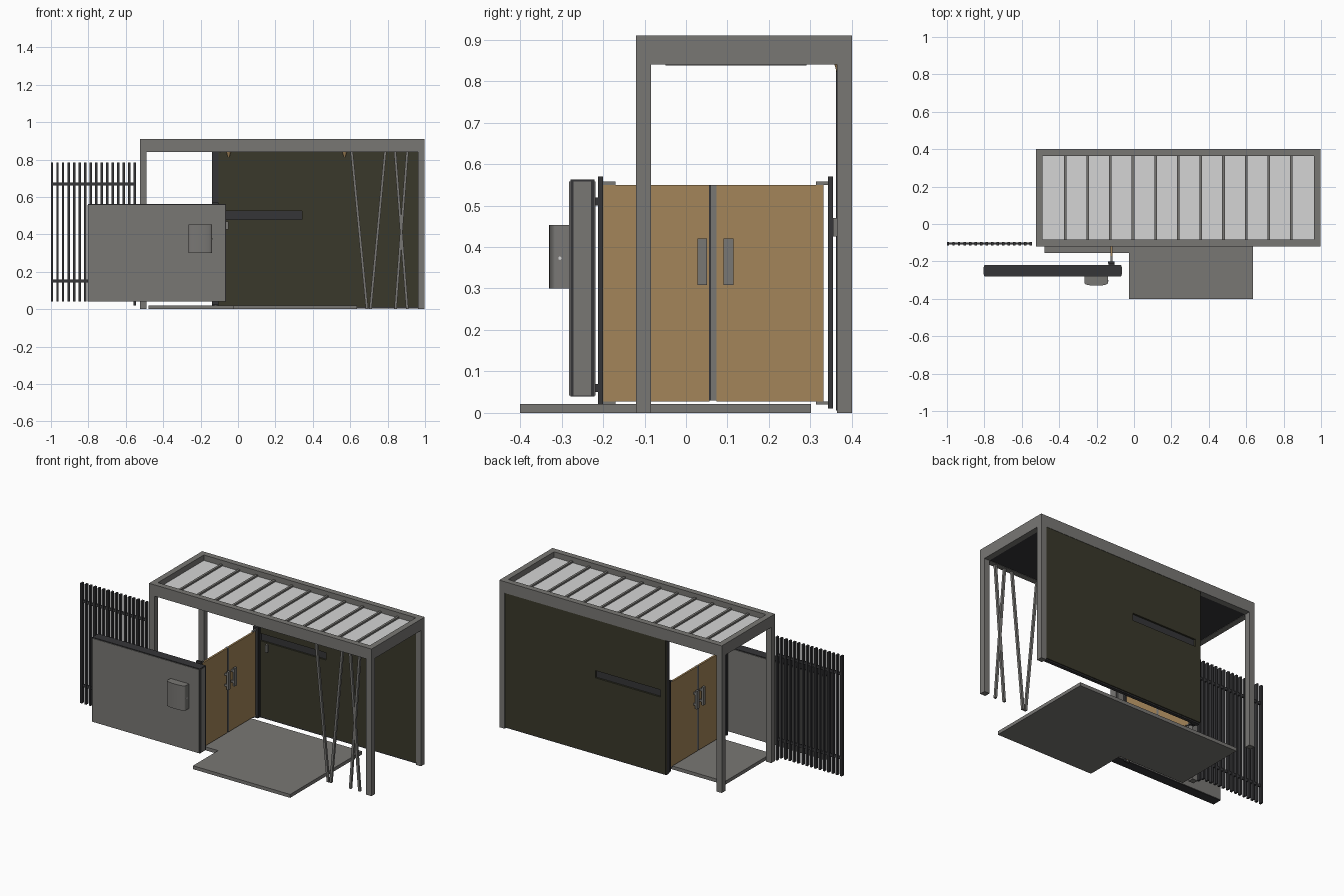
import bpy, bmesh, math
from mathutils import Vector, Matrix

cube = bpy.data.objects.get("Cube")
if cube:
    bpy.data.objects.remove(cube, do_unlink=True)


def material(name, rgb):
    m = bpy.data.materials.new(name)
    m.use_nodes = True
    m.diffuse_color = (*rgb, 1)
    m.node_tree.nodes["Principled BSDF"].inputs["Base Color"].default_value = (*rgb, 1)
    return m


GREY = material("warm grey", (0.19, 0.185, 0.175))
CHARCOAL = material("charcoal", (0.036, 0.036, 0.039))
OLIVE = material("dark olive", (0.042, 0.04, 0.024))
WOOD = material("tan wood", (0.37, 0.235, 0.1))
GLASS = material("pale glass", (0.66, 0.66, 0.66))


def finish(name, bm, mat):
    bmesh.ops.recalc_face_normals(bm, faces=bm.faces)
    mesh = bpy.data.meshes.new(name)
    bm.to_mesh(mesh)
    bm.free()
    mesh.materials.append(mat)
    ob = bpy.data.objects.new(name, mesh)
    bpy.context.collection.objects.link(ob)
    return ob


def boxes(name, mat, *spans):
    """One object made of boxes, each given as x0, x1, y0, y1, z0, z1."""
    bm = bmesh.new()
    for x0, x1, y0, y1, z0, z1 in spans:
        mid = Vector((x0 + x1, y0 + y1, z0 + z1)) / 2
        size = (x1 - x0, y1 - y0, z1 - z0)
        bmesh.ops.create_cube(bm, size=1, matrix=Matrix.Translation(mid) @ Matrix.Diagonal((*size, 1)))
    return finish(name, bm, mat)


def prism(name, mat, points, base, height):
    """Plan outline extruded upwards."""
    bm = bmesh.new()
    face = bm.faces.new([bm.verts.new((x, y, base)) for x, y in points])
    top = bmesh.ops.extrude_face_region(bm, geom=[face])["geom"]
    bmesh.ops.translate(bm, verts=[g for g in top if isinstance(g, bmesh.types.BMVert)], vec=(0, 0, height))
    return finish(name, bm, mat)


# Canopy frame: four posts and a rim
X0, X1, Y0, Y1, TOP, UNDER, T = -0.525, 0.998, -0.12, 0.4, 0.91, 0.84, 0.036
for px, xn in ((X0, "right"), (X1 - T, "left")):
    for py, yn in ((Y0, "front"), (Y1 - T, "back")):
        boxes(f"{yn}_{xn}_post", GREY, (px, px + T, py, py + T, 0, UNDER))
boxes("roof_rim", GREY,
      (X0, X1, Y0, Y0 + T, UNDER, TOP), (X0, X1, Y1 - T, Y1, UNDER, TOP),
      (X0, X0 + T, Y0 + T, Y1 - T, UNDER, TOP), (X1 - T, X1, Y0 + T, Y1 - T, UNDER, TOP))

# Roof glazing, rafters and dark soffit
ix0, ix1, iy0, iy1 = X0 + T, X1 - T, Y0 + T, Y1 - T
boxes("roof_glass", GLASS, (ix0, ix1, iy0, iy1, 0.868, 0.876))
step = (ix1 - ix0) / 12
boxes("rafters", GREY, *[(ix0 + i * step - 0.007, ix0 + i * step + 0.007, iy0, iy1, 0.85, 0.886)
                         for i in range(1, 12)])
boxes("soffit", CHARCOAL, (ix0, ix1, iy0, iy1, 0.842, 0.85))
boxes("soffit_lights", GREY, *[(x, x + 0.008, -0.05, 0.29, 0.838, 0.842) for x in (-0.1, 0.6)])

# Back wall: dark core with olive cladding around a long slot
WX0, WX1, SX0, SX1, SZ0, SZ1 = -0.14, X1 - T, -0.105, 0.342, 0.48, 0.525
boxes("wall_core", CHARCOAL, (WX0, WX1, 0.38, 0.387, 0.006, UNDER),
      (WX0, SX0, 0.362, 0.392, 0.006, UNDER), (WX0, WX1, 0.372, 0.392, 0.004, 0.012))


def cladding(name, left, y0, y1):
    spans = [(left, WX1, y0, y1, 0.012, SZ0), (left, WX1, y0, y1, SZ1, UNDER),
             (SX1, WX1, y0, y1, SZ0, SZ1)]
    if left < SX0:
        spans.append((left, SX0, y0, y1, SZ0, SZ1))
    boxes(name, OLIVE, *spans)


cladding("wall_front_cladding", SX0, 0.37, 0.38)
cladding("wall_back_cladding", WX0, 0.387, 0.398)
boxes("wall_hook", GREY, (-0.064, -0.05, 0.355, 0.37, 0.425, 0.47))

# Small spot lamps under the back rim
for i, x in enumerate((-0.05, 0.57)):
    bm = bmesh.new()
    bmesh.ops.create_cone(bm, cap_ends=True, segments=12, radius1=0.004, radius2=0.012, depth=0.026,
                          matrix=Matrix.Translation((x, 0.37, 0.827)))
    finish(f"spot_lamp_{i + 1}", bm, WOOD)


# Slanted slender struts at the open front corner
def strut(name, xt, xb):
    bm = bmesh.new()
    r, y = 0.007, -0.102
    for x, z in ((xb, 0), (xt, UNDER)):
        loop = [bm.verts.new((x + a * r, y + b * r, z)) for a, b in ((-1, -1), (1, -1), (1, 1), (-1, 1))]
        bm.faces.new(loop)
    bm.verts.ensure_lookup_table()
    for i in range(4):
        j = (i + 1) % 4
        bm.faces.new([bm.verts[k] for k in (i, j, j + 4, i + 4)])
    finish(name, bm, GREY)


for i, (xt, xb) in enumerate(((0.608, 0.69), (0.787, 0.708), (0.84, 0.905), (0.905, 0.842))):
    strut(f"strut_{i + 1}", xt, xb)

# Ground slab with a stepped outline
prism("floor_slab", GREY, [(-0.478, -0.155), (-0.028, -0.155), (-0.028, -0.4), (0.637, -0.4),
                           (0.637, 0.302), (-0.478, 0.302)], 0, 0.021)

# Double gate with jambs, hinges, meeting strip and pulls
GX = -0.12
boxes("gate_leaves", WOOD, (GX - 0.006, GX + 0.006, -0.2, 0.057, 0.027, 0.55),
      (GX - 0.006, GX + 0.006, 0.073, 0.332, 0.027, 0.55))
boxes("gate_meeting_strip", GREY, (GX - 0.008, GX + 0.008, 0.06, 0.074, 0.03, 0.55))
boxes("gate_meeting_shadow", CHARCOAL, (GX - 0.007, GX + 0.007, 0.056, 0.06, 0.03, 0.55))
boxes("gate_jambs", CHARCOAL, (-0.138, -0.104, -0.212, -0.2, 0.022, 0.57),
      (-0.138, -0.104, 0.342, 0.355, 0.01, 0.57))
boxes("gate_hinges", GREY, *[(GX - 0.006, GX + 0.006, y, y + 0.03, z, z + 0.008)
                             for y in (-0.2, 0.313) for z in (0.02, 0.55)])
for side, s in (("inner", 1), ("outer", -1)):
    spans = []
    for y0, y1 in ((0.028, 0.051), (0.09, 0.114)):
        near, far = sorted((GX + s * 0.022, GX + s * 0.034))
        spans.append((near, far, y0, y1, 0.308, 0.42))
        a, b = sorted((GX + s * 0.006, GX + s * 0.022))
        spans += [(a, b, y0 + 0.005, y1 - 0.005, z, z + 0.012) for z in (0.325, 0.392)]
    boxes(f"{side}_gate_pulls", GREY, *spans)

# Free-standing front panel: dark frame with grey faces
PX0, PX1 = -0.803, -0.066
boxes("panel_frame", CHARCOAL, (PX0, PX1, -0.279, -0.221, 0.04, 0.563))
boxes("panel_faces", GREY, (PX0 + 0.003, PX1 - 0.003, -0.282, -0.279, 0.042, 0.558),
      (PX0 + 0.003, PX1 - 0.003, -0.221, -0.218, 0.042, 0.558),
      (PX1, PX1 + 0.002, -0.271, -0.229, 0.042, 0.558),
      (PX0 - 0.002, PX0, -0.271, -0.229, 0.042, 0.558))
boxes("panel_bracket", CHARCOAL, (-0.135, -0.105, -0.222, -0.2, 0.05, 0.07),
      (-0.135, -0.105, -0.222, -0.2, 0.5, 0.52))

# Letter box with a bowed front and a round lock
bx, half = -0.202, 0.063
arc = [(bx + half * math.cos(a), -0.316 - 0.014 * math.sin(a))
       for a in (math.pi * i / 12 for i in range(13))]
box = prism("letter_box", GREY, [(bx - half, -0.28), (bx + half, -0.28)] + arc, 0.3, 0.153)
bpy.ops.object.select_all(action="DESELECT")
box.select_set(True)
bpy.context.view_layer.objects.active = box
bpy.ops.object.shade_smooth_by_angle(angle=math.radians(40))
bm = bmesh.new()
bmesh.ops.create_cone(bm, cap_ends=True, segments=12, radius1=0.004, radius2=0.004, depth=0.004,
                      matrix=Matrix.Translation((bx + half, -0.304, 0.373)) @ Matrix.Rotation(math.pi / 2, 4, "Y"))
finish("letter_box_lock", bm, GLASS)

# Slatted side fence with two rails
slats = [(-1 + i * 0.0295, -0.988 + i * 0.0295, -0.115, -0.095, 0.04, 0.783) for i in range(16)]
slats[-1] = (*slats[-1][:4], 0.02, 0.783)
boxes("fence_slats", CHARCOAL, *slats)
boxes("fence_rails", CHARCOAL, *[(-1, -0.546, -0.11, -0.1, z, z + 0.016) for z in (0.142, 0.662)])
